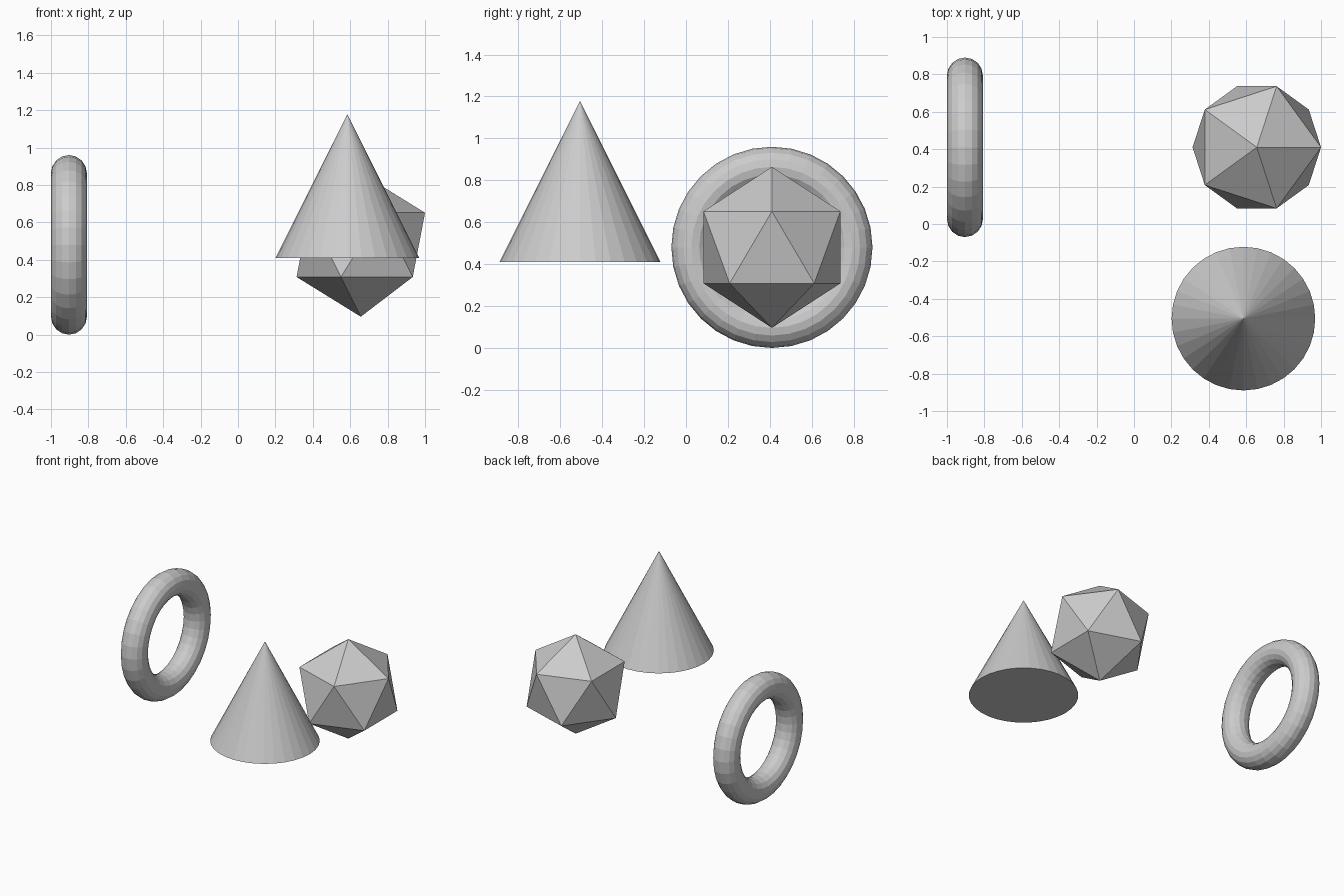
import bpy
from math import pi

if "Cube" in bpy.data.objects:
    bpy.data.objects.remove(bpy.data.objects["Cube"])

S = 0.384  # common size of the three solids


def name_part(name):
    bpy.context.object.name = name


# Upright ring, axis along x
bpy.ops.mesh.primitive_torus_add(
    major_radius=S, minor_radius=S / 4, major_segments=32, minor_segments=16,
    location=(-1 + S / 4, 0.41, S * 1.25), rotation=(0, pi / 2, 0))
name_part("ring")

# Twenty-sided ball
bpy.ops.mesh.primitive_ico_sphere_add(
    subdivisions=1, radius=S, location=(0.6565, 0.41, 0.48))
name_part("faceted_ball")

# Floating cone
bpy.ops.mesh.primitive_cone_add(
    vertices=32, radius1=S, radius2=0, depth=2 * S,
    location=(0.585, -0.506, 0.41 + S))
name_part("cone")
